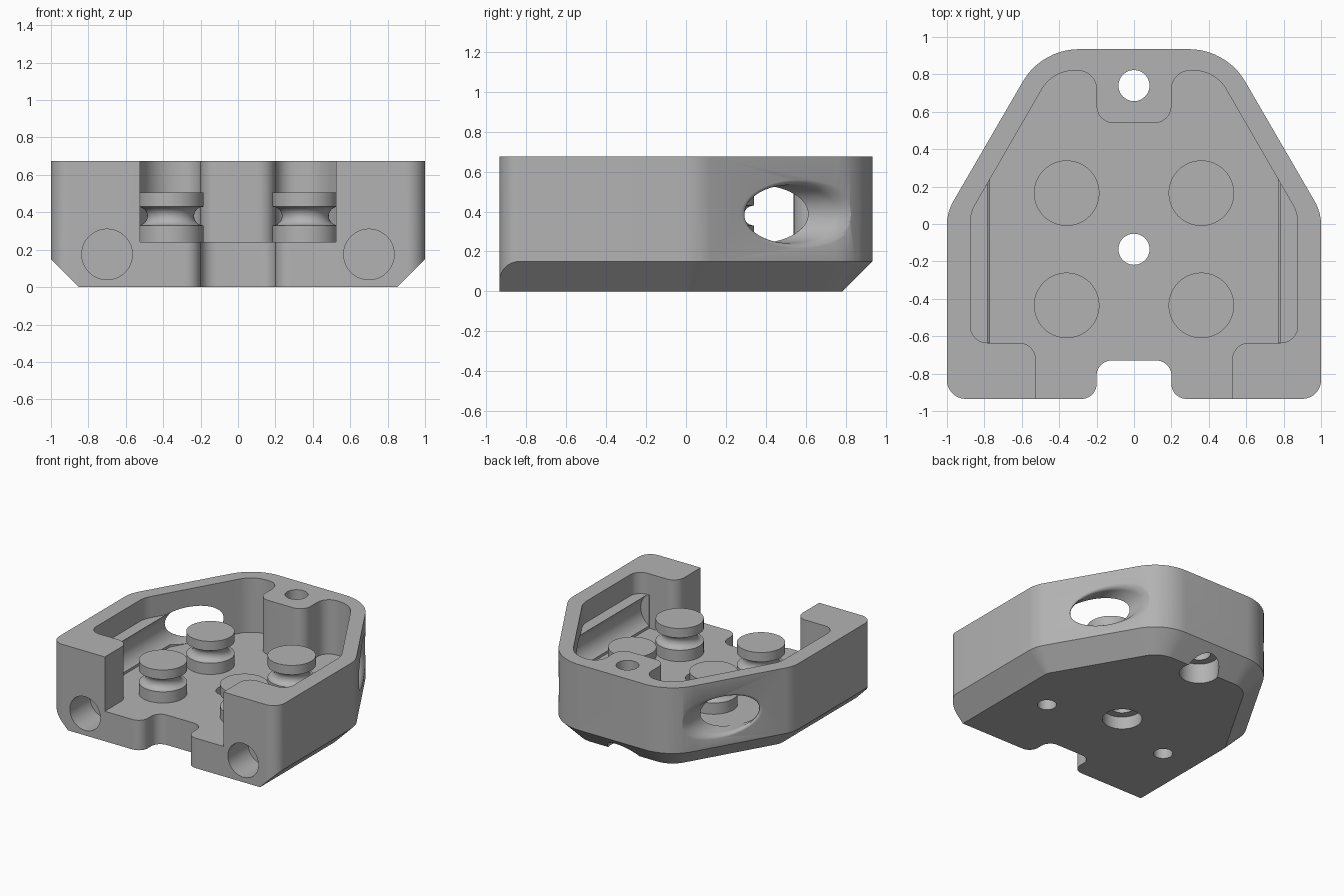
import bpy, bmesh, math
from mathutils import Vector

if "Cube" in bpy.data.objects:
    bpy.data.objects.remove(bpy.data.objects["Cube"])

grey = bpy.data.materials.new("plain_grey")
grey.use_nodes = True
colour = (0.45, 0.45, 0.45, 1)
grey.diffuse_color = colour
grey.node_tree.nodes["Principled BSDF"].inputs["Base Color"].default_value = colour

TOP, FLOOR, FRONT, BACK = 0.675, 0.24, -0.935, 0.935
SLOPE = math.sqrt(3)          # slanted walls lie at 60 degrees


def outline(half, steps=10):
    """Mirror a half outline of (x, y, radius) corners and round each corner."""
    corners = half + [(-x, y, r) for x, y, r in reversed(half)]
    pts = []
    for i, (x, y, r) in enumerate(corners):
        p = Vector((x, y))
        if r == 0:
            pts.append(p)
            continue
        a = (Vector(corners[i - 1][:2]) - p).normalized()
        b = (Vector(corners[(i + 1) % len(corners)][:2]) - p).normalized()
        half_angle = a.angle(b) / 2
        centre = p + (a + b).normalized() * r / math.sin(half_angle)
        start = p + a * r / math.tan(half_angle) - centre
        end = p + b * r / math.tan(half_angle) - centre
        sweep = start.angle_signed(end)
        for k in range(steps + 1):
            t = -sweep * k / steps
            c, s = math.cos(t), math.sin(t)
            pts.append(centre + Vector((start.x * c - start.y * s, start.x * s + start.y * c)))
    return pts


def loft(name, rings):
    """Skin a stack of equal rings and cap both ends."""
    bm = bmesh.new()
    loops = [[bm.verts.new(p) for p in ring] for ring in rings]
    n = len(loops[0])
    for low, high in zip(loops, loops[1:]):
        for i in range(n):
            j = (i + 1) % n
            bm.faces.new((low[i], low[j], high[j], high[i]))
    bm.faces.new(loops[0][::-1])
    bm.faces.new(loops[-1])
    bmesh.ops.recalc_face_normals(bm, faces=bm.faces)
    mesh = bpy.data.meshes.new(name)
    bm.to_mesh(mesh)
    bm.free()
    mesh.materials.append(grey)
    obj = bpy.data.objects.new(name, mesh)
    bpy.context.collection.objects.link(obj)
    return obj


def prism(name, half, z0, z1):
    pts = outline(half)
    return loft(name, [[(p.x, p.y, z) for p in pts] for z in (z0, z1)])


def turned(name, x, y, profile, steps=64):
    """Turn a (radius, z) profile about an upright axis."""
    angles = [math.tau * i / steps for i in range(steps)]
    return loft(name, [[(x + r * math.cos(a), y + r * math.sin(a), z) for a in angles]
                       for r, z in profile])


def activate(obj):
    bpy.ops.object.select_all(action='DESELECT')
    obj.select_set(True)
    bpy.context.view_layer.objects.active = obj


def cut(obj, cutter, operation='DIFFERENCE'):
    activate(obj)
    mod = obj.modifiers.new("cut", 'BOOLEAN')
    mod.operation, mod.solver, mod.object = operation, 'EXACT', cutter
    bpy.ops.object.modifier_apply(modifier=mod.name)
    bpy.data.objects.remove(cutter)


def smooth(obj):
    activate(obj)
    bpy.ops.object.shade_smooth_by_angle(angle=math.radians(30))


# Housing block with rounded corners and a front notch
side_y, back_x = 0.063, 0.494
housing = prism("housing", [(0.2, -0.73, 0.08), (0.2, FRONT, 0.08), (1, FRONT, 0.1),
                            (1, side_y, 0.25), (back_x, BACK, 0.35)], -0.05, TOP)


# Chamfer under the sides and back
def chamfer_ring(z):
    d = 0.15 - z
    pts = outline([(1 - d, -1.4, 0), (1 - d, side_y - d * math.tan(math.pi / 12), 0.25 - d),
                   (back_x - d / SLOPE, BACK - d, 0.35 - d)])
    return [(p.x, p.y, z) for p in pts]


cut(housing, loft("chamfer_cutter", [chamfer_ring(0), chamfer_ring(0.8)]), 'INTERSECT')


# Stepped pocket: wide above the side ledges, narrow below
def inner_y(x):
    return 0.24 + (0.77 - x) * SLOPE


LEDGE, CHANNEL_R = 0.505, 0.145
back_part = [(0.77 - (0.82 - 0.24) / SLOPE, 0.82, 0.2), (0.2, 0.82, 0.1), (0.2, 0.54, 0.09)]
front_part = [(0.525, -1.2, 0), (0.525, -0.635, 0.09)]
cut(housing, prism("upper_pocket", front_part + [(0.875, -0.635, 0.09), (0.875, inner_y(0.875), 0.2)]
                   + back_part, LEDGE, 0.9))
cut(housing, prism("lower_pocket", front_part + [(0.77, -0.635, 0), (0.77, inner_y(0.77), 0)]
                   + back_part, FLOOR, 0.8))

# Round side channels leaving through the slanted walls with a soft rim
angles = [math.tau * i / 64 for i in range(64)]
RIM = 0.036
for side in (1, -1):
    def channel_ring(radius, depth):
        ring = []
        for a in angles:
            x = 0.7 + radius * math.cos(a)
            y = -0.634 if depth is None else side_y + (1 - x) * SLOPE - 2 * depth
            ring.append((side * x, y, FLOOR + 0.002 + CHANNEL_R + radius * math.sin(a)))
        return ring
    rings = [channel_ring(CHANNEL_R, None)]
    for k in range(7):
        t = math.pi / 2 * k / 6
        rings.append(channel_ring(CHANNEL_R + RIM * (1 - math.cos(t)), RIM * (1 - math.sin(t))))
    rings.append(channel_ring(CHANNEL_R + RIM, -0.1))
    cut(housing, loft("side_channel", rings))

    # Blind front sockets and small blind holes underneath
    cut(housing, loft("front_socket", [[(side * 0.7 + 0.135 * math.cos(a), y, 0.175 + 0.135 * math.sin(a))
                                        for a in angles] for y in (-1.1, -0.68)]))
    cut(housing, turned("bottom_hole", side * 0.555, -0.33, [(0.07, -0.1), (0.07, 0.13)]))

# Counterbored screw holes
for y, depth in ((0.74, 0.16), (-0.135, 0.1)):
    cut(housing, turned("screw_hole", 0, y, [(0.083, -0.1), (0.083, 0.9)]))
    cut(housing, turned("counterbore", 0, y, [(0.145, -0.1), (0.145, depth)]))
smooth(housing)

# Grooved posts on the floor
groove = [(0.175 - 0.05 * math.sin(math.pi * k / 12), 0.38 - 0.05 * math.cos(math.pi * k / 12))
          for k in range(13)]
post_profile = [(0.175, FLOOR - 0.02)] + groove + [(0.175, 0.505)]
for x, side in ((0.36, "left"), (-0.36, "right")):
    for y, end in ((0.165, "back"), (-0.435, "front")):
        smooth(turned(f"{end}_{side}_post", x, y, post_profile))
